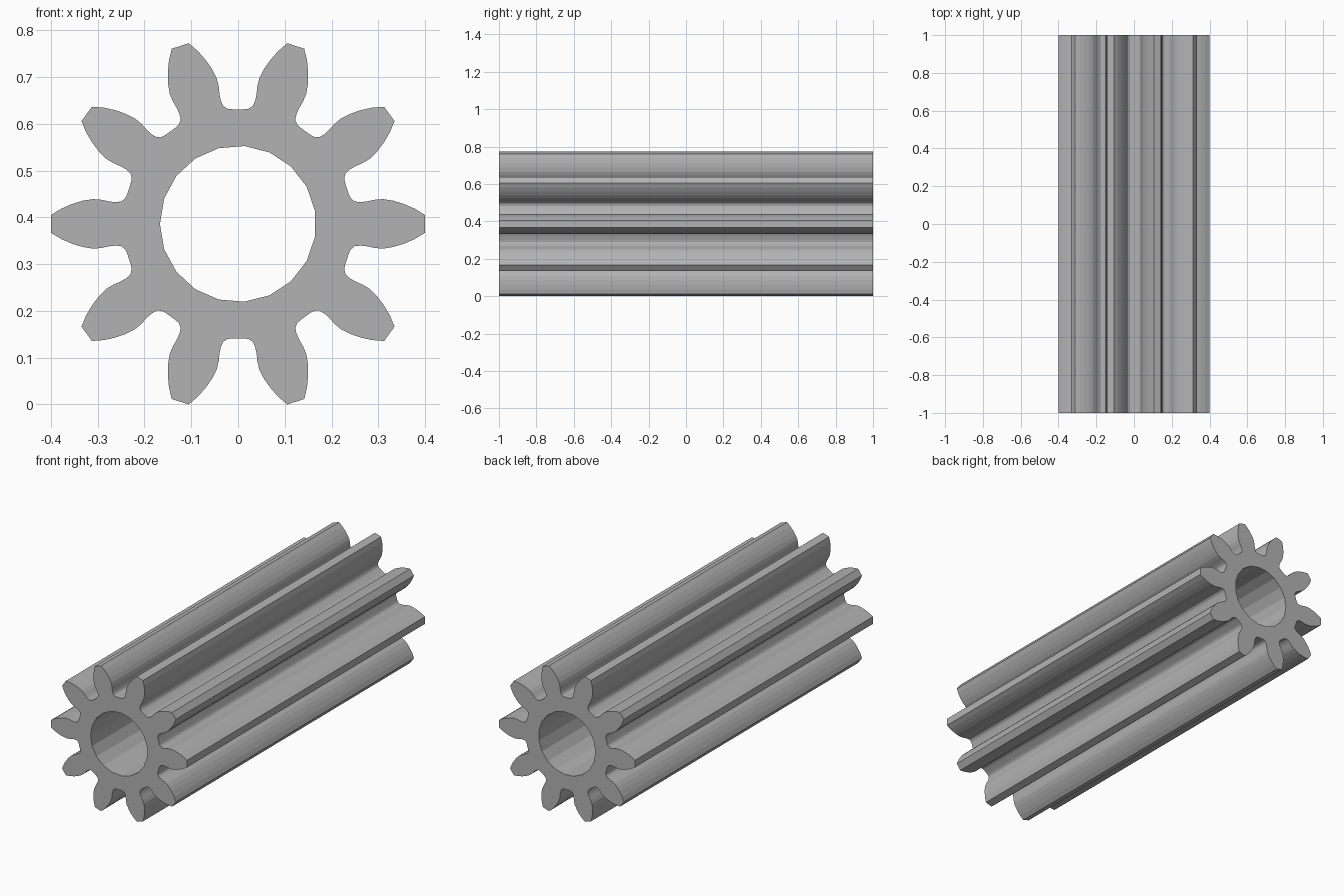
import bpy
import bmesh
from math import cos, sin, tau
from mathutils import Matrix, Vector

cube = bpy.data.objects.get("Cube")
if cube:
    bpy.data.objects.remove(cube, do_unlink=True)

TEETH = 10
BORE_SIDES = 19
BORE_RADIUS = 0.167
LENGTH = 2.0
CENTRE_Z = 0.3863

# Half of one tooth, from valley floor to tip: (distance out, half width)
half_tooth = [(0.2367, 0.0643), (0.241, 0.055), (0.2495, 0.0478), (0.262, 0.0465),
              (0.276, 0.048), (0.292, 0.0515), (0.31, 0.053), (0.332, 0.0495),
              (0.355, 0.0425), (0.378, 0.0325), (0.4, 0.019)]
tooth = [(r, -w) for r, w in half_tooth] + [(r, w) for r, w in reversed(half_tooth)]


def gear_outline():
    points = []
    for i in range(TEETH):
        turn = Matrix.Rotation(tau * i / TEETH, 2)
        points += [turn @ Vector(p) for p in tooth]
    return points


def bore_outline():
    angles = [tau / 2 + tau * i / BORE_SIDES for i in range(BORE_SIDES)]
    return [Vector((cos(a), sin(a))) * BORE_RADIUS for a in angles]


def add_loop(bm, points):
    verts = [bm.verts.new((p.x, -LENGTH / 2, p.y + CENTRE_Z)) for p in points]
    return [bm.edges.new((a, b)) for a, b in zip(verts, verts[1:] + verts[:1])]


# Plain grey metal
grey = bpy.data.materials.new("grey metal")
grey.use_nodes = True
colour = (0.45, 0.45, 0.45, 1.0)
grey.diffuse_color = colour
grey.node_tree.nodes["Principled BSDF"].inputs["Base Color"].default_value = colour

# Fill the ring between teeth and bore, then extrude it along the shaft
bm = bmesh.new()
edges = add_loop(bm, gear_outline()) + add_loop(bm, bore_outline())
bmesh.ops.triangle_fill(bm, edges=edges, use_beauty=True, normal=(0, -1, 0))
result = bmesh.ops.extrude_face_region(bm, geom=bm.faces[:], use_keep_orig=True)
moved = [g for g in result["geom"] if isinstance(g, bmesh.types.BMVert)]
bmesh.ops.translate(bm, verts=moved, vec=(0, LENGTH, 0))
bmesh.ops.recalc_face_normals(bm, faces=bm.faces[:])

mesh = bpy.data.meshes.new("pinion_gear")
bm.to_mesh(mesh)
bm.free()
mesh.materials.append(grey)
gear = bpy.data.objects.new("pinion_gear", mesh)
bpy.context.collection.objects.link(gear)
